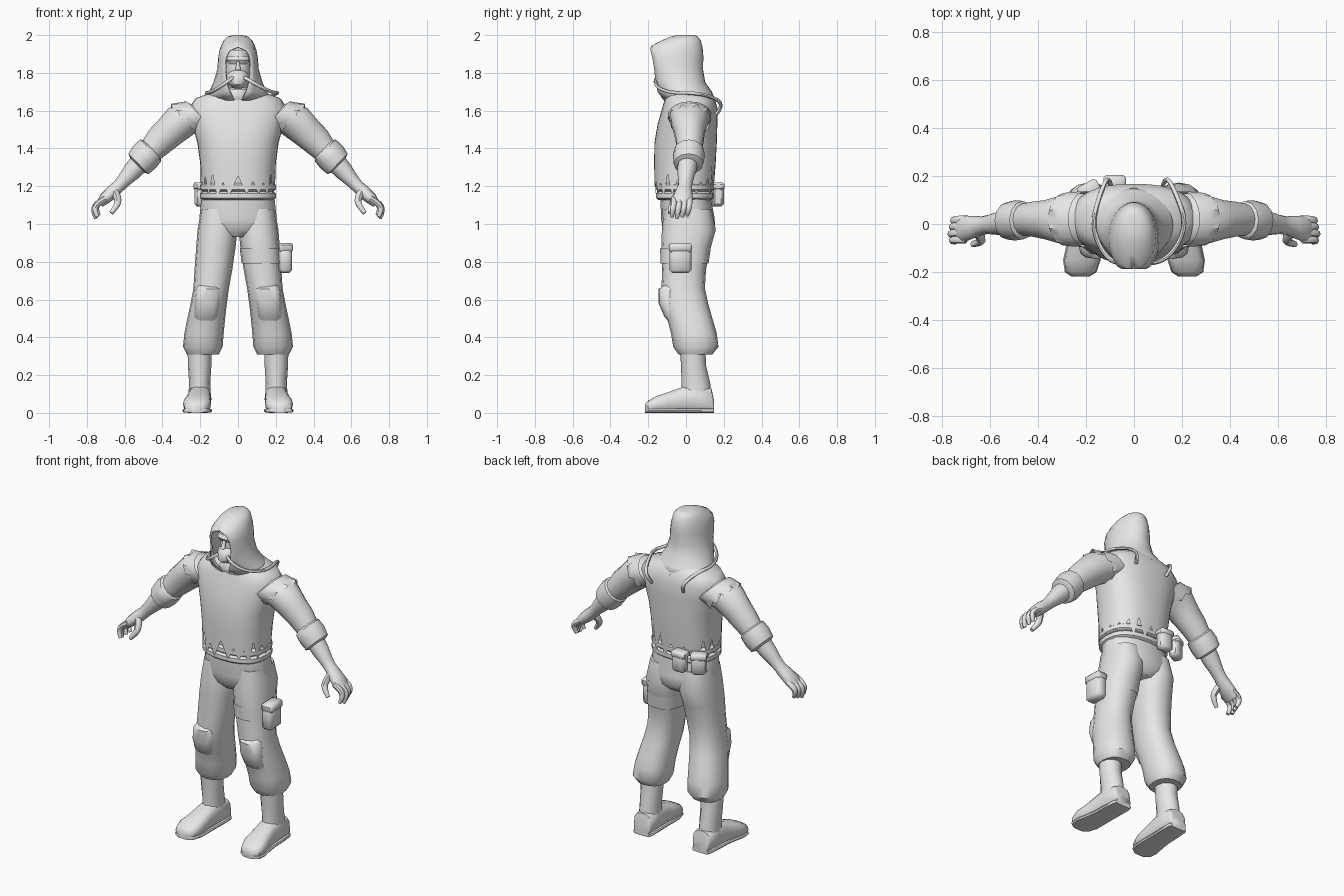
import bpy, bmesh, math, random
from mathutils import Vector
random.seed(4)

mat = bpy.data.materials.new("pale grey")
mat.diffuse_color = (0.8, 0.8, 0.8, 1)
X, Y, Z = Vector((1, 0, 0)), Vector((0, 1, 0)), Vector((0, 0, 1))
ARM_UP = Vector((0.7, 0, 0.714))  # across the sloping arm


def finish(name, me, mirror=False, angle=45):
    """Make an object with material, smooth shading and optional mirror."""
    me.name = name
    me.materials.clear()
    me.materials.append(mat)
    for p in me.polygons:
        p.use_smooth = True
    me.set_sharp_from_angle(angle=math.radians(angle))
    ob = bpy.data.objects.new(name, me)
    bpy.context.collection.objects.link(ob)
    if mirror:
        ob.modifiers.new("mirror", 'MIRROR').use_mirror_merge = False
    return ob


def from_bmesh(name, bm, mirror=False, angle=45):
    bmesh.ops.recalc_face_normals(bm, faces=bm.faces)
    me = bpy.data.meshes.new(name)
    bm.to_mesh(me)
    bm.free()
    return finish(name, me, mirror, angle)


def loft(name, rings, u=X, v=Y, n=16, e=2.0, mirror=False, caps=(True, True), hem=0):
    """Skin rounded rings (x, y, z, radius_u, radius_v); hem tears the last ring."""
    bm = bmesh.new()
    loops = []
    for x, y, z, ru, rv in rings:
        loop = []
        for i in range(n):
            a = math.tau * i / n
            c, s = math.cos(a), math.sin(a)
            c = math.copysign(abs(c) ** (2 / e), c)
            s = math.copysign(abs(s) ** (2 / e), s)
            loop.append(bm.verts.new(Vector((x, y, z)) + u * ru * c + v * rv * s))
        loops.append(loop)
    if hem:
        for i, w in enumerate(loops[-1]):
            w.co.z += random.uniform(0.2, 1) * hem * (1 if i % 2 else -1)
    for a, b in zip(loops, loops[1:]):
        for i in range(n):
            j = (i + 1) % n
            bm.faces.new((a[i], a[j], b[j], b[i]))
    for end, use in zip((loops[0], loops[-1]), caps):
        if use:
            bm.faces.new(end)
    return from_bmesh(name, bm, mirror)


def tube(name, pts, radius, mirror=False):
    """Round hose or finger through (x, y, z, scale) points."""
    cu = bpy.data.curves.new(name, 'CURVE')
    cu.dimensions = '3D'
    cu.bevel_depth, cu.bevel_resolution, cu.use_fill_caps = radius, 2, True
    sp = cu.splines.new('NURBS')
    sp.points.add(len(pts) - 1)
    for p, (x, y, z, s) in zip(sp.points, pts):
        p.co, p.radius = (x, y, z, 1), s
    sp.order_u, sp.use_endpoint_u, sp.resolution_u = 3, True, 4
    tmp = bpy.data.objects.new(name, cu)
    bpy.context.collection.objects.link(tmp)
    me = bpy.data.meshes.new_from_object(tmp.evaluated_get(bpy.context.evaluated_depsgraph_get()))
    bpy.data.objects.remove(tmp)
    return finish(name, me, mirror)


def box(name, loc, size, bevel=0.012, tilt=0):
    bm = bmesh.new()
    bmesh.ops.create_cube(bm, size=1)
    for w in bm.verts:
        w.co = Vector((w.co.x * size[0], w.co.y * size[1], w.co.z * size[2]))
    bmesh.ops.bevel(bm, geom=bm.edges[:], offset=bevel, segments=1, affect='EDGES')
    ob = from_bmesh(name, bm)
    ob.location, ob.rotation_euler.z = loc, tilt
    return ob


# trousers: pelvis, legs, knee pads
loft("trouser_hips", [(0, 0, 1.2, .185, .14), (0, 0, 1.12, .195, .135), (0, .01, 1.03, .205, .142),
                      (0, .015, .97, .19, .138), (0, .015, .93, .1, .1)], e=2.3)
loft("trouser_leg", [(.105, .01, 1.08, .09, .125), (.108, .015, .97, .106, .143), (.118, 0, .87, .104, .13),
                     (.13, -.01, .76, .1, .116), (.142, -.015, .66, .094, .115), (.155, -.005, .58, .096, .122),
                     (.168, .02, .5, .1, .12), (.18, .042, .42, .104, .121), (.186, .052, .35, .105, .12),
                     (.186, .05, .31, .085, .09)], e=2.3, mirror=True)
loft("knee_pad", [(.155, -.075, .68, .055, .04), (.157, -.092, .655, .066, .053), (.162, -.09, .58, .068, .055),
                  (.168, -.07, .51, .064, .045), (.17, -.045, .465, .045, .03)], n=12, e=2.6, mirror=True)

# boots: shaft and foot
loft("boot_shaft", [(.203, .035, .34, .064, .068), (.203, .04, .25, .062, .066), (.203, .052, .16, .056, .076),
                    (.203, .055, .08, .06, .08)], n=12, mirror=True)
foot = [(.148, .2, .05, .07), (.135, .2, .058, .13), (.05, .203, .062, .15), (-.02, .205, .062, .138),
        (-.09, .21, .068, .112), (-.15, .217, .074, .092), (-.2, .222, .062, .066), (-.218, .222, .035, .045)]
loft("boot_foot", [(x, y, h / 2, w, h / 2) for y, x, w, h in foot], u=X, v=Z, n=14, e=2.7, mirror=True)
loft("boot_sole", [(x, y, .012, w + .004, .012) for y, x, w, h in foot], u=X, v=Z, n=12, e=4, mirror=True)

# undershirt and torn outer shirt
loft("undershirt", [(0, -.005, 1.5, .19, .14), (0, -.005, 1.3, .178, .142), (0, -.005, 1.15, .18, .138)], n=20, e=2.4)
loft("torn_shirt", [(0, .01, 1.72, .1, .1), (0, .015, 1.695, .145, .118), (0, .02, 1.665, .225, .132),
                    (0, .02, 1.61, .262, .147), (0, .008, 1.53, .243, .158), (0, -.002, 1.43, .215, .165),
                    (0, -.006, 1.32, .2, .163), (0, -.01, 1.2, .195, .156)],
     n=36, e=2.4, caps=(True, False), hem=.075)

# belts and waist pouches
for k, z in enumerate((1.15, 1.195)):
    loft(f"waist_band_{k}", [(0, -.006, z - .022, .188, .142), (0, -.006, z - .012, .2, .153),
                             (0, -.006, z + .012, .2, .153), (0, -.006, z + .022, .188, .142)], n=24, e=2.4)
for k, (x, y, t) in enumerate(((-.08, .17, 0), (-.185, .14, .5))):
    box(f"waist_pouch_{k}", (x, y, 1.155), (.085, .06, .125), .014, t)
    box(f"waist_pouch_flap_{k}", (x, y, 1.2), (.092, .068, .04), .01, t)

# thigh strap and pouch on one side only
loft("thigh_strap", [(.118, -.003, .87, .108, .134), (.126, -.008, .79, .107, .127)], e=2.3, caps=(False, False))
box("thigh_pouch", (.25, -.03, .82), (.07, .115, .16), .016, .05)
box("thigh_pouch_flap", (.252, -.03, .875), (.076, .122, .05), .012, .05)

# arms: sleeve, ragged shoulder edge, rolled cuff, forearm and palm
loft("sleeve", [(.13, .02, 1.57, .08, .1), (.215, .02, 1.57, .1, .11), (.3, .018, 1.545, .096, .1),
                (.36, .018, 1.49, .086, .083), (.415, .02, 1.44, .08, .074), (.465, .018, 1.385, .066, .066),
                (.51, .015, 1.335, .058, .06)], u=ARM_UP, n=14, mirror=True)
loft("shoulder_rag", [(.2, .02, 1.575, .104, .117), (.245, .02, 1.567, .105, .115), (.285, .02, 1.55, .104, .11)],
     u=ARM_UP, n=18, mirror=True, caps=(False, False), hem=.025)
loft("rolled_cuff", [(.452, .016, 1.4, .06, .062), (.462, .016, 1.39, .08, .08), (.495, .015, 1.355, .084, .084),
                     (.527, .013, 1.318, .076, .078), (.534, .013, 1.31, .05, .052)],
     u=ARM_UP, n=12, mirror=True)
loft("forearm", [(.51, .01, 1.335, .056, .055), (.56, .004, 1.28, .05, .05), (.605, -.002, 1.23, .038, .04),
                 (.632, -.006, 1.2, .034, .038), (.665, -.013, 1.17, .036, .046), (.705, -.02, 1.135, .032, .055),
                 (.732, -.022, 1.105, .02, .05)], u=ARM_UP, n=12, mirror=True)

# fingers and thumb
for k, y in enumerate((-.064, -.036, -.008, .018)):
    d = .008 * abs(k - 1)
    tube(f"finger_{k}", [(.7, y, 1.135, 1.2), (.748, y, 1.11, 1.15), (.768 - d, y - .006, 1.07, 1),
                         (.752 - d, y - .012, 1.03 + d, .7)], .0145, True)
tube("thumb", [(.655, -.03, 1.175, 1.3), (.63, -.062, 1.13, 1.2), (.645, -.078, 1.09, 1), (.672, -.085, 1.058, .7)],
     .0165, True)

# head, brow, nose and breathing mask
loft("head", [(0, -.01, 1.62, .06, .06), (0, -.02, 1.71, .055, .06), (0, -.05, 1.735, .055, .065),
              (0, -.055, 1.79, .066, .078), (0, -.05, 1.86, .07, .08), (0, -.045, 1.92, .055, .07)], n=14)
loft("brow", [(0, -.1, 1.848, .052, .03), (0, -.108, 1.868, .06, .034), (0, -.1, 1.89, .055, .03)], n=12)
loft("nose", [(0, -.132, 1.86, .008, .008), (0, -.145, 1.815, .014, .016)], n=8)
loft("mask", [(0, -.09, 1.772, .062, .058), (0, -.125, 1.77, .054, .05), (0, -.15, 1.762, .036, .036),
              (0, -.162, 1.757, .02, .02)], u=X, v=Z, n=10)

# hood: slices (z, half width, front y, back y, half opening), open at the front
slices = [(1.655, .185, -.12, .155, .02), (1.7, .155, -.15, .138, .045), (1.75, .13, -.162, .102, .062),
          (1.82, .11, -.168, .09, .07), (1.88, .105, -.178, .092, .068), (1.92, .098, -.188, .09, .048),
          (1.942, .09, -.186, .086, .0), (1.972, .076, -.13, .078, 0), (1.992, .055, -.08, .062, 0),
          (2, .025, -.045, .045, 0)]
bm, N, rows = bmesh.new(), 24, []
for z, hw, yf, yb, ow in slices:
    end = math.pi - math.asin(ow / hw)
    row = []
    for i in range(N + 1):
        t = end * (2 * i / N - 1)
        y = yb + (yf - yb) * (1 - math.cos(t)) / (1 - math.cos(end))
        row.append(bm.verts.new((hw * math.sin(t), y, z)))
    rows.append(row)
for a, b in zip(rows, rows[1:]):
    for i in range(N):
        bm.faces.new((a[i], a[i + 1], b[i + 1], b[i]))
bm.faces.new(rows[-1])
bmesh.ops.remove_doubles(bm, verts=bm.verts, dist=.0005)
hood = from_bmesh("hood", bm)
thick = hood.modifiers.new("cloth", 'SOLIDIFY')
thick.thickness, thick.offset = .01, -1

# scarf roll under the chin
loft("scarf", [(0, -.025, 1.66, .1, .1), (0, -.03, 1.685, .085, .105), (0, -.03, 1.715, .065, .09)], n=14)

# breathing hoses over the shoulders to the back
for side, w, name in ((1, 1.0, "right_hose"), (-1, .8, "left_hose")):
    tube(name, [(side * x * w, y, z, 1) for x, y, z in (
        (.035, -.15, 1.775), (.06, -.168, 1.76), (.13, -.15, 1.72), (.19, -.08, 1.695), (.215, .01, 1.695),
        (.185, .1, 1.685), (.15, .178, 1.655), (.13, .188, 1.615), (.12, .16, 1.58))], .0095)
